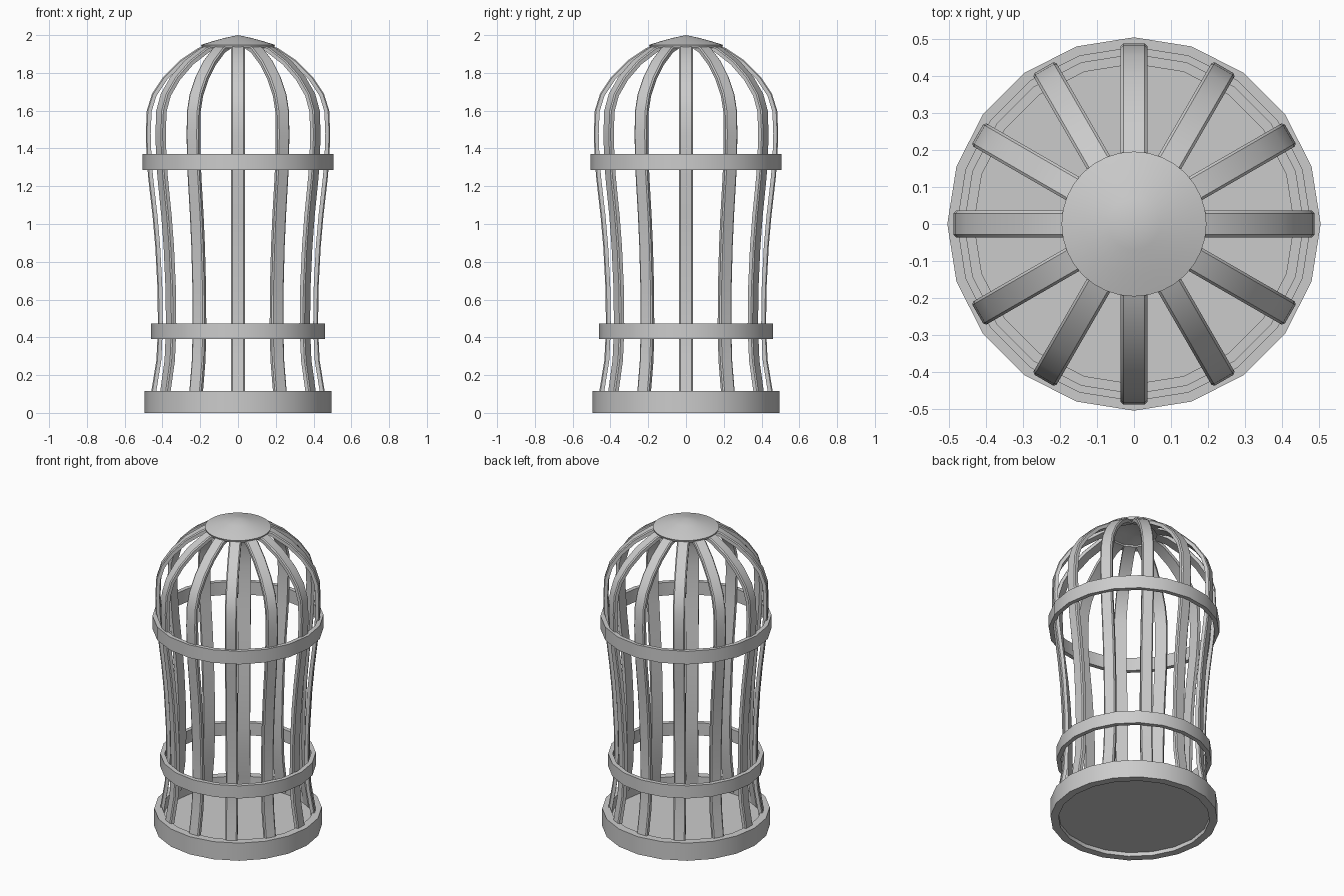
import bpy, math
from mathutils import Vector

if "Cube" in bpy.data.objects:
    bpy.data.objects.remove(bpy.data.objects["Cube"])


def make(name, verts, faces):
    me = bpy.data.meshes.new(name)
    me.from_pydata(verts, [], faces)
    me.update()
    ob = bpy.data.objects.new(name, me)
    bpy.context.collection.objects.link(ob)
    bpy.ops.object.select_all(action='DESELECT')
    ob.select_set(True)
    bpy.context.view_layer.objects.active = ob
    bpy.ops.object.mode_set(mode='EDIT')
    bpy.ops.mesh.select_all(action='SELECT')
    bpy.ops.mesh.normals_make_consistent(inside=False)
    bpy.ops.object.mode_set(mode='OBJECT')
    bpy.ops.object.shade_smooth_by_angle(angle=math.radians(30))
    return ob


def lathe(name, profile, sides, closed=True):
    """Revolve (r, z) points; open profiles start and end on the axis."""
    verts, rows, faces = [], [], []
    for r, z in profile:
        if r == 0:
            rows.append([len(verts)] * sides)
            verts.append((0, 0, z))
        else:
            rows.append(list(range(len(verts), len(verts) + sides)))
            verts += [(r * math.cos(math.tau * i / sides),
                       r * math.sin(math.tau * i / sides), z) for i in range(sides)]
    n = len(rows)
    for k in range(n if closed else n - 1):
        a, b = rows[k], rows[(k + 1) % n]
        for i in range(sides):
            j = (i + 1) % sides
            faces.append(list(dict.fromkeys((a[i], a[j], b[j], b[i]))))
    return make(name, verts, faces)


def band(name, r_out, r_in, z0, z1):
    return lathe(name, [(r_out, z0), (r_out, z1), (r_in, z1), (r_in, z0)], 20)


# Hoops and base
band("upper_hoop", 0.505, 0.478, 1.285, 1.37)
band("lower_hoop", 0.46, 0.433, 0.39, 0.472)
band("base_rim", 0.495, 0.447, 0, 0.115)
lathe("floor_disc", [(0, 0.025), (0.46, 0.025), (0.46, 0.045), (0, 0.045)], 20, False)

# Domed cap, thin shell
lathe("top_cap", [(0, 2.0), (0.07, 1.985), (0.14, 1.966), (0.196, 1.948), (0.19, 1.932),
                  (0.13, 1.946), (0.06, 1.96), (0, 1.968)], 32, False)

# Bars: outer-face path (r, z) swept with a flat chamfered section
PATH = [(0.47, 0.03), (0.458, 0.12), (0.432, 0.28), (0.424, 0.45), (0.426, 0.65),
        (0.438, 0.88), (0.452, 1.04), (0.476, 1.25), (0.485, 1.38), (0.488, 1.48),
        (0.483, 1.60), (0.455, 1.69), (0.395, 1.78), (0.31, 1.865), (0.21, 1.932), (0.14, 1.955)]
SECTION = [(-0.036, -0.026), (0.036, -0.026), (0.036, -0.006), (0.029, 0),
           (-0.029, 0), (-0.036, -0.006)]


def bar(index, angle):
    ca, sa = math.cos(angle), math.sin(angle)
    verts, faces, m = [], [], len(SECTION)
    for k, (r, z) in enumerate(PATH):
        p, q = PATH[max(k - 1, 0)], PATH[min(k + 1, len(PATH) - 1)]
        t = Vector((q[0] - p[0], q[1] - p[1])).normalized()
        for side, depth in SECTION:
            rr, zz = r + depth * t.y, z - depth * t.x
            verts.append((rr * ca - side * sa, rr * sa + side * ca, zz))
    for k in range(len(PATH) - 1):
        for i in range(m):
            j = (i + 1) % m
            faces.append((k * m + i, k * m + j, (k + 1) * m + j, (k + 1) * m + i))
    faces += [list(range(m)), list(range(len(verts) - m, len(verts)))]
    make(f"cage_bar_{index + 1}", verts, faces)


for i in range(12):
    bar(i, math.tau * i / 12)
